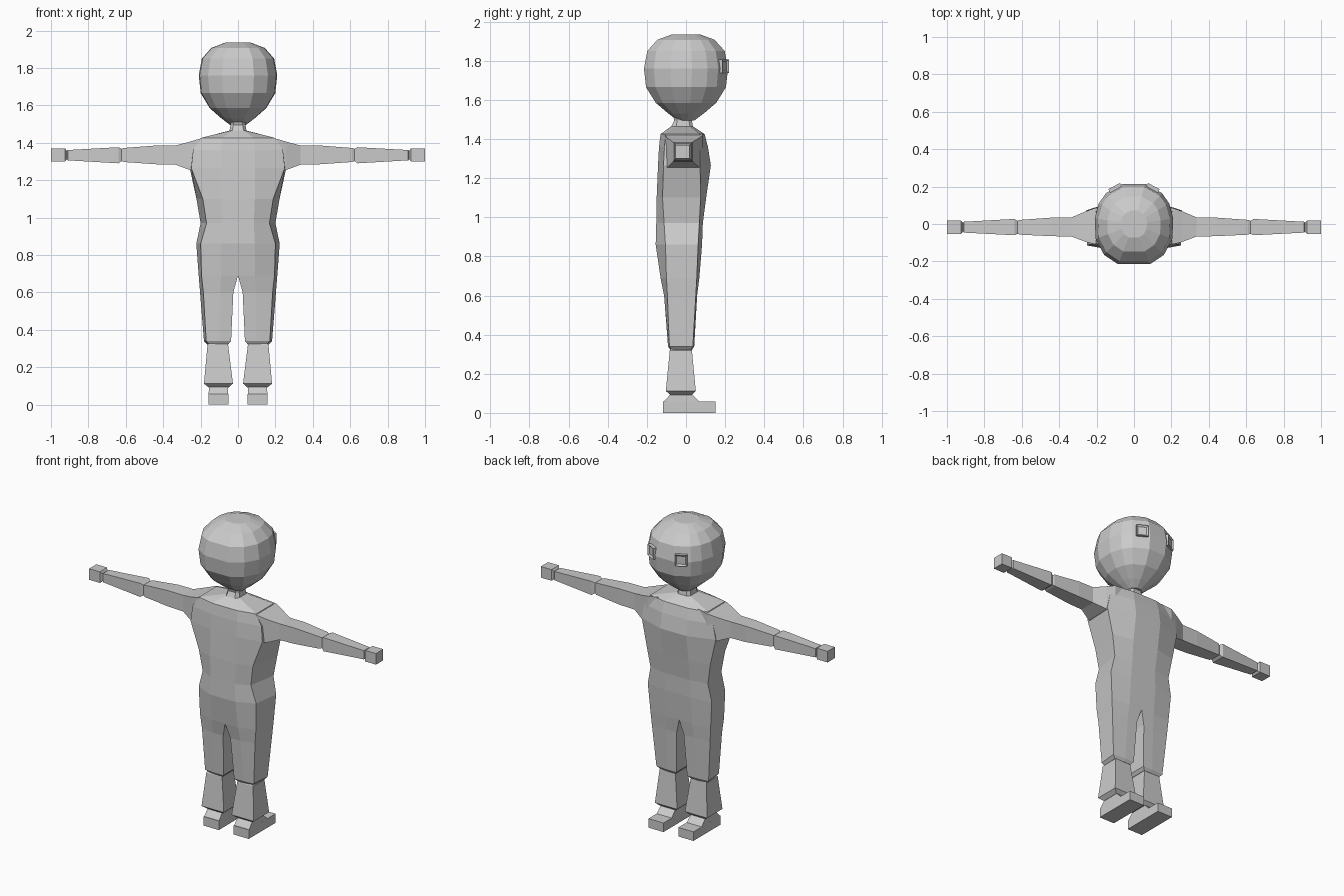
import bpy, bmesh, math
from mathutils import Matrix

grey = bpy.data.materials.new("light grey")
grey.diffuse_color = (0.6, 0.6, 0.6, 1)


def finish(name, bm, mirror=False):
    """Turn a bmesh into a flat-shaded object, optionally mirrored over x."""
    bmesh.ops.recalc_face_normals(bm, faces=bm.faces)
    me = bpy.data.meshes.new(name)
    bm.to_mesh(me)
    bm.free()
    me.materials.append(grey)
    ob = bpy.data.objects.new(name, me)
    bpy.context.collection.objects.link(ob)
    if mirror:
        mod = ob.modifiers.new("mirror", 'MIRROR')
        mod.use_clip = True
        mod.merge_threshold = 0.0005
    return ob


def loft(name, rings, mirror=False):
    """Skin closed rings; faces lying on the mirror plane are left out."""
    bm = bmesh.new()
    loops = [[bm.verts.new(p) for p in r] for r in rings]

    def face(vs):
        if not (mirror and all(abs(v.co.x) < 1e-5 for v in vs)):
            bm.faces.new(vs)

    n = len(loops[0])
    for a, b in zip(loops, loops[1:]):
        for i in range(n):
            j = (i + 1) % n
            face((a[i], a[j], b[j], b[i]))
    face(loops[0])
    face(loops[-1])
    return finish(name, bm, mirror)


def rect_z(z, x0, x1, y0, y1):
    return [(x0, y0, z), (x1, y0, z), (x1, y1, z), (x0, y1, z)]


def rect_x(x, z0, z1, y0, y1):
    return [(x, y0, z0), (x, y1, z0), (x, y1, z1), (x, y0, z1)]


def half_ring(z, xi, xm, xb, xf, yb, yb2, yf2, yf):
    return [(xi, yb, z), (xm, yb, z), (xb, yb2, z), (xf, yf2, z), (xm, yf, z), (xi, yf, z)]


# Body: neck, torso and upper legs in one half, mirrored
body = [
    (1.53, 0, .025, .045, .045, -.07, -.05, .02, .035),
    (1.495, 0, .025, .04, .04, -.06, -.045, .015, .03),
    (1.465, 0, .03, .045, .045, -.075, -.05, .02, .035),
    (1.425, 0, .085, .20, .20, -.13, -.105, .07, .095),
    (1.36, 0, .09, .24, .24, -.138, -.11, .075, .112),
    (1.265, 0, .09, .25, .258, -.143, -.115, .072, .127),
    (1.10, 0, .09, .188, .222, -.15, -.12, .075, .103),
    (0.97, 0, .085, .168, .20, -.152, -.112, .068, .086),
    (0.86, 0, .09, .20, .223, -.155, -.105, .062, .082),
    (0.69, 0, .09, .195, .21, -.13, -.10, .055, .068),
    (0.60, .025, .095, .185, .203, -.112, -.095, .05, .057),
    (0.34, .037, .10, .17, .182, -.092, -.085, .035, .042),
    (0.322, .052, .10, .155, .165, -.08, -.075, .025, .03),
]
loft("body", [half_ring(*r) for r in body], True)

# Arms: shoulder, upper arm, elbow notch, forearm, wrist notch, hand
arm = [
    (.14, 1.26, 1.43, -.105, .08),
    (.21, 1.255, 1.42, -.108, .085),
    (.26, 1.255, 1.405, -.095, .067),
    (.335, 1.283, 1.385, -.067, .035),
    (.44, 1.285, 1.385, -.065, .034),
    (.61, 1.297, 1.372, -.057, .022),
    (.622, 1.302, 1.367, -.052, .017),
    (.64, 1.29, 1.376, -.06, .027),
    (.91, 1.306, 1.361, -.046, .012),
    (.915, 1.312, 1.355, -.04, .006),
    (.925, 1.30, 1.37, -.054, .018),
    (1.0, 1.30, 1.37, -.054, .018),
]
loft("arms", [rect_x(*r) for r in arm], True)

# Lower legs flare to the cuff
shin = [
    (.335, .06, .15, -.075, .02),
    (.32, .053, .163, -.083, .03),
    (.112, .027, .182, -.103, .05),
    (.092, .05, .157, -.08, .03),
]
loft("lower_legs", [rect_z(*r) for r in shin], True)

# Feet: sloped ankle on a flat block
ankle = [(.10, .055, .155, -.075, .025), (.055, .052, .157, -.115, .07)]
loft("ankles", [rect_z(*r) for r in ankle], True)
sole = [(.057, .052, .157, -.117, .15), (0, .052, .157, -.117, .15)]
loft("feet", [rect_z(*r) for r in sole], True)

# Head: faceted outline scaled over height
outline = [(.085, -.215), (.16, -.165), (.205, -.08), (.21, .03),
           (.188, .11), (.15, .165), (.06, .215)]
outline += [(-x, y) for x, y in reversed(outline)]
levels = [(1.495, .2), (1.53, .42), (1.585, .72), (1.665, .95), (1.76, 1),
          (1.85, .92), (1.907, .68), (1.935, .33)]
loft("head", [[(x * s, y * s, z) for x, y in outline] for z, s in levels])

# Eyes: tilted plates with a sunken centre
for side, label in ((1, "right"), (-1, "left")):
    bm = bmesh.new()
    bmesh.ops.create_cube(bm, size=1)
    bmesh.ops.scale(bm, vec=(.07, .035, .07), verts=bm.verts)
    front = [f for f in bm.faces if f.normal.y > .9]
    bmesh.ops.inset_region(bm, faces=front, thickness=.014, depth=-.008)
    turn = Matrix.Rotation(-side * math.radians(28), 4, 'Z')
    bm.transform(Matrix.Translation((side * .098, .187, 1.772)) @ turn)
    finish(label + "_eye", bm)
